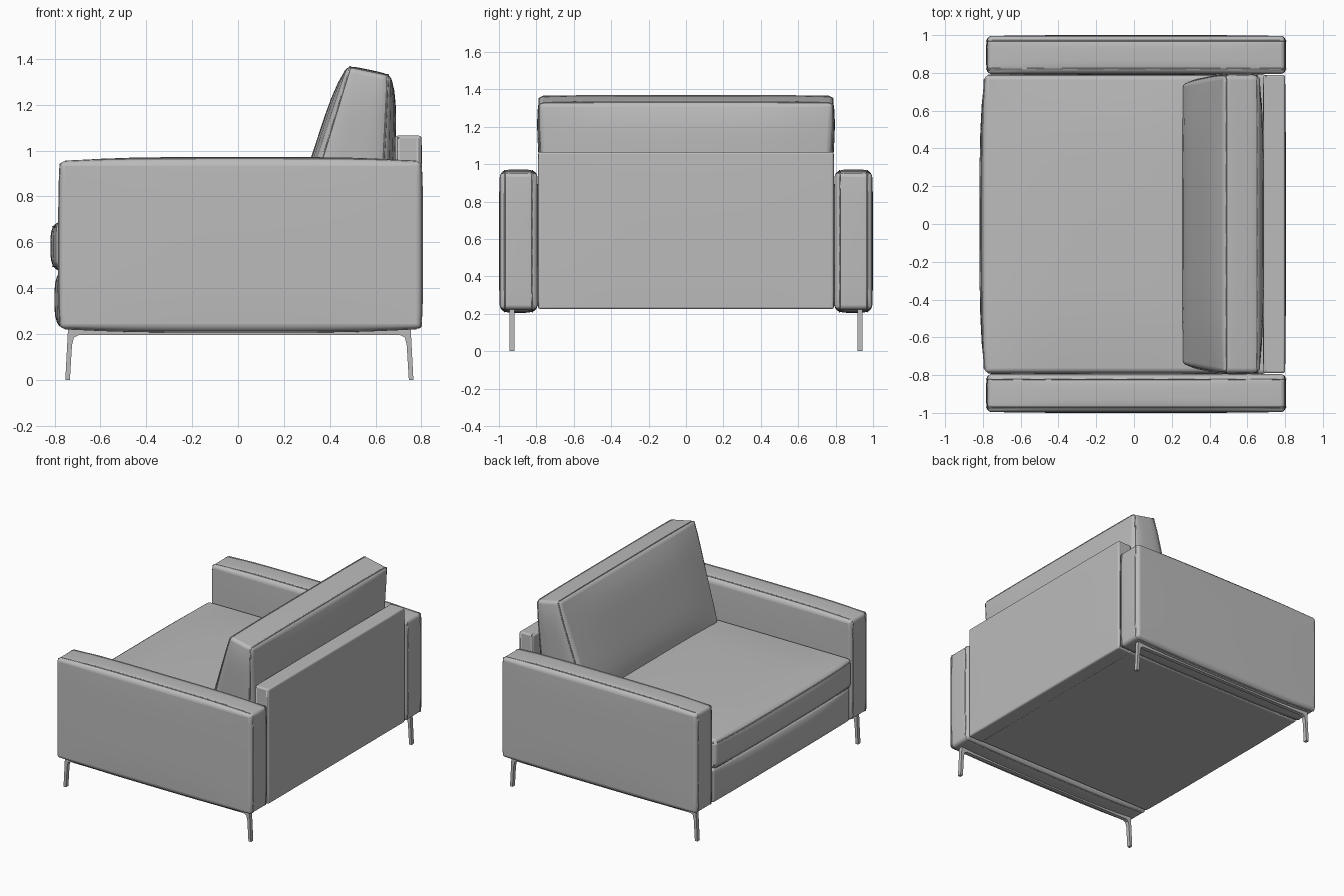
import bpy, bmesh, math
from mathutils import Vector

cube = bpy.data.objects.get("Cube")
if cube:
    bpy.data.objects.remove(cube, do_unlink=True)


def material(name, rgb):
    m = bpy.data.materials.new(name)
    m.use_nodes = True
    m.diffuse_color = (*rgb, 1)
    m.node_tree.nodes["Principled BSDF"].inputs["Base Color"].default_value = (*rgb, 1)
    return m


GREY = material("grey upholstery", (0.5, 0.5, 0.5))


def finish(name, bm, bevel=0.0, segments=4):
    bmesh.ops.recalc_face_normals(bm, faces=bm.faces)
    mesh = bpy.data.meshes.new(name)
    bm.to_mesh(mesh)
    bm.free()
    mesh.materials.append(GREY)
    ob = bpy.data.objects.new(name, mesh)
    bpy.context.collection.objects.link(ob)
    if bevel:
        mod = ob.modifiers.new("soft edges", "BEVEL")
        mod.width, mod.segments = bevel, segments
        mod.limit_method, mod.angle_limit = "ANGLE", math.radians(40)
    bpy.ops.object.select_all(action="DESELECT")
    bpy.context.view_layer.objects.active = ob
    ob.select_set(True)
    bpy.ops.object.shade_smooth_by_angle(angle=math.radians(35))
    return ob


def padded(shape, bulge):
    """Return a map from the unit cube to a padded form: shape plus swelling faces."""
    def place(p):
        soft = [1 - c ** 4 for c in p]
        swell = Vector((bulge[0] * p.x * soft[1] * soft[2],
                        bulge[1] * p.y * soft[0] * soft[2],
                        bulge[2] * p.z * soft[0] * soft[1]))
        return shape(p) + swell
    return place


def box(lo, hi):
    lo, hi = Vector(lo), Vector(hi)
    return lambda p: Vector([l + (h - l) * (c + 1) / 2 for l, h, c in zip(lo, hi, p)])


def pillow(name, place, bevel, cuts=9):
    bm = bmesh.new()
    bmesh.ops.create_cube(bm, size=2)
    bmesh.ops.subdivide_edges(bm, edges=bm.edges[:], cuts=cuts, use_grid_fill=True)
    for v in bm.verts:
        v.co = place(v.co.copy())
    return finish(name, bm, bevel)


def piping(name, points, radius=0.005, closed=True):
    curve = bpy.data.curves.new(name, "CURVE")
    curve.dimensions = "3D"
    curve.bevel_depth, curve.bevel_resolution = radius, 1
    s = curve.splines.new("POLY")
    s.points.add(len(points) - 1)
    for q, p in zip(s.points, points):
        q.co = (*p, 1)
    s.use_cyclic_u = closed
    curve.materials.append(GREY)
    ob = bpy.data.objects.new(name, curve)
    bpy.context.collection.objects.link(ob)


def seam(place, axis, side, inset=0.97):
    """Loop of points around one face of a padded form, just inside its edge."""
    corners = [(-1, -1), (1, -1), (1, 1), (-1, 1)]
    pts = []
    for i, a in enumerate(corners):
        b = corners[(i + 1) % 4]
        for k in range(8):
            t = -0.97 + 1.94 * k / 7
            uv = [a[j] + (b[j] - a[j]) * (t + 1) / 2 for j in range(2)]
            uv.insert(axis, side * inset)
            pts.append(place(Vector(uv)))
    return pts


# Arms with a welt along both long edges
for side, label in ((-1, "right"), (1, "left")):
    ys = sorted((side * 0.795, side * 0.995))
    arm = padded(box((-0.775, ys[0], 0.225), (0.798, ys[1], 0.952)), (0.008, 0.005, 0.02))
    pillow(f"{label}_side_arm", arm, 0.024)
    for edge in (-1, 1):
        piping(f"{label}_side_arm_welt", seam(arm, 1, edge, 0.74), 0.004)

# Back panel, with a rounded top
pillow("back_panel", padded(box((0.685, -0.79, 0.225), (0.8, 0.79, 1.065)),
                            (0.004, 0, 0)), 0.045)

# Seat base and seat cushion
pillow("seat_base", padded(box((-0.775, -0.793, 0.226), (0.7, 0.793, 0.475)),
                           (0.025, 0, 0)), 0.018)
seat = padded(box((-0.79, -0.787, 0.475), (0.45, 0.787, 0.69)), (0.028, 0, 0.025))
pillow("seat_cushion", seat, 0.035)
for edge in (-1, 1):
    piping("seat_cushion_welt", seam(seat, 2, edge, 0.8), 0.004)


# Leaning back cushion, a wedge that tapers towards the top
def wedge(p):
    u, t = (p.x + 1) / 2, (p.z + 1) / 2
    front = Vector((0.255, 0.69)).lerp(Vector((0.475, 1.365)), t)
    rear = Vector((0.65, 0.69)).lerp(Vector((0.667, 1.325)), t)
    x, z = front.lerp(rear, u)
    return Vector((x, p.y * (0.745 + 0.04 * t), z))


back = padded(wedge, (0.028, 0.022, 0.008))
pillow("back_cushion", back, 0.022)
for edge in (-1, 1):
    piping("back_cushion_welt", seam(back, 0, edge, 0.86), 0.004)


# Leg frames: one rail and two tapering legs cut from a single flat profile
HALF = [(0.72, 0.195), (0.74, 0.185), (0.748, 0.15), (0.757, 0),
        (0.777, 0), (0.765, 0.228)]
HALF = [(x - 0.012, z) for x, z in HALF]
profile = HALF + [(-x + 0.012, z) for x, z in reversed(HALF)]
for side, label in ((-1, "right"), (1, "left")):
    bm = bmesh.new()
    face = bm.faces.new([bm.verts.new((x, side * 0.93 - 0.014, z)) for x, z in profile])
    ext = bmesh.ops.extrude_face_region(bm, geom=[face])
    verts = [g for g in ext["geom"] if isinstance(g, bmesh.types.BMVert)]
    bmesh.ops.translate(bm, verts=verts, vec=(0, 0.028, 0))
    finish(f"{label}_leg_frame", bm)
